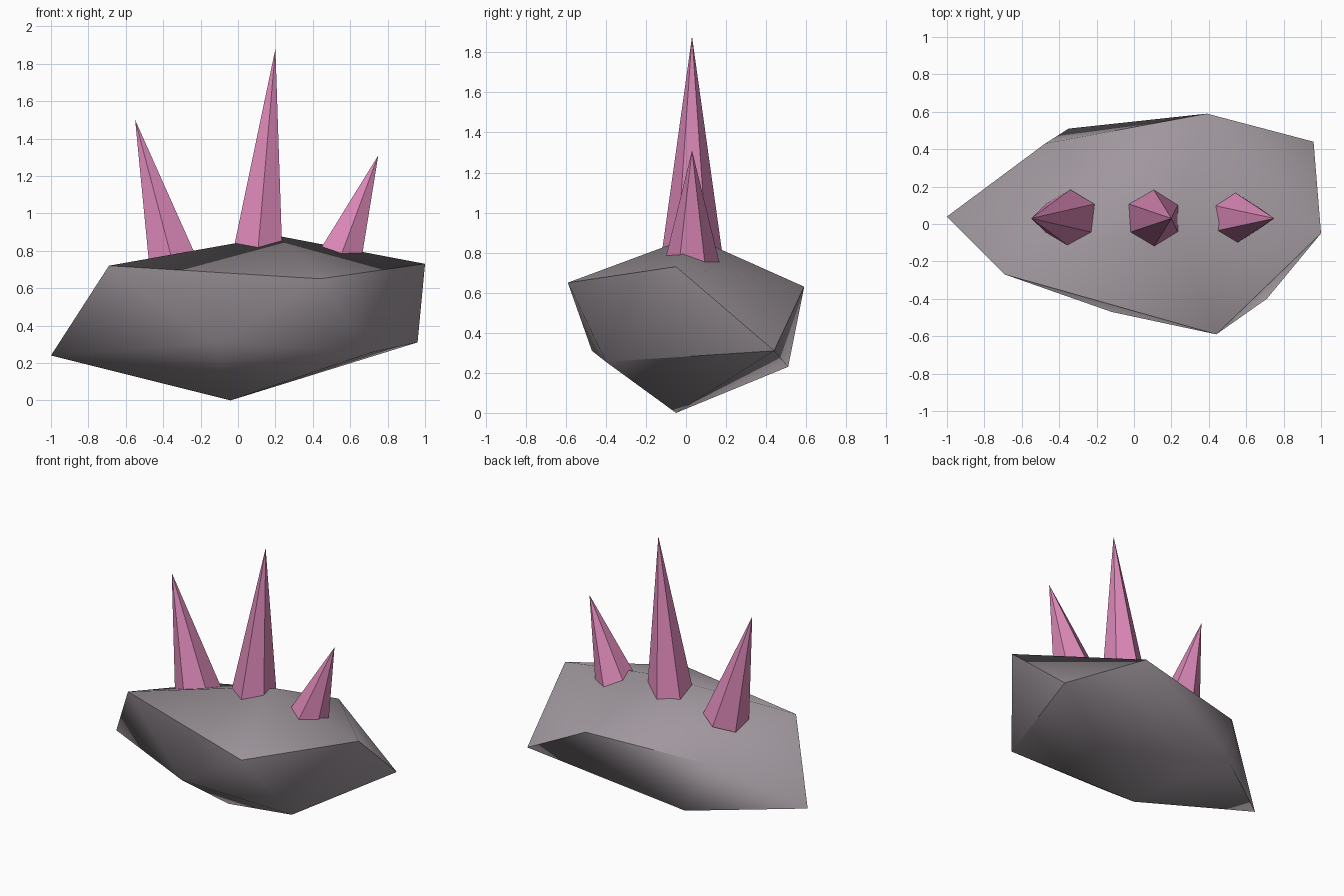
import bpy, bmesh, math
from mathutils import Matrix, Vector

if "Cube" in bpy.data.objects:
    bpy.data.objects.remove(bpy.data.objects["Cube"])


def material(name, rgb):
    m = bpy.data.materials.new(name)
    m.diffuse_color = (*rgb, 1)
    m.use_nodes = True
    m.node_tree.nodes["Principled BSDF"].inputs["Base Color"].default_value = m.diffuse_color
    return m


def make_object(name, bm, mat):
    me = bpy.data.meshes.new(name)
    bm.to_mesh(me)
    bm.free()
    me.materials.append(mat)
    ob = bpy.data.objects.new(name, me)
    bpy.context.collection.objects.link(ob)
    return ob


stone = material("stone grey", (0.35, 0.31, 0.34))
pink = material("crystal pink", (0.72, 0.25, 0.48))

# Rock: an icosahedron with its corners pulled into an irregular boulder
corners = [
    (-.04, -.05, 0),                                        # bottom
    (.71, -.40, .255), (-.12, -.47, .31), (-1, .04, .24),   # lower ring
    (-.35, .51, .23), (.96, .44, .31),
    (.44, -.59, .65), (-.69, -.27, .72), (-.475, .43, .57), # upper ring
    (.39, .59, .63), (1, -.05, .73),
    (.21, .03, .88),                                        # top
]
bm = bmesh.new()
bmesh.ops.create_icosphere(bm, subdivisions=1, radius=1)
for v, co in zip(bm.verts, corners):
    v.co = co
bmesh.ops.recalc_face_normals(bm, faces=bm.faces)
rock = make_object("rock", bm, stone)
bpy.context.view_layer.objects.active = rock
rock.select_set(True)
bpy.ops.object.shade_smooth_by_angle(angle=math.radians(50))


# Crystals: six-sided spikes leaning along x, sunk a little into the rock
def crystal(name, base, tip, radius, sink=0.1):
    tip = Vector(tip)
    base = Vector(base)
    base += (base - tip) * sink
    axis = tip - base
    bm = bmesh.new()
    bmesh.ops.create_cone(bm, segments=6, cap_ends=True, radius1=radius * (1 + sink),
                          radius2=0, depth=axis.length)
    bmesh.ops.remove_doubles(bm, verts=bm.verts, dist=1e-4)
    lean = Matrix.Rotation(math.atan2(axis.x, axis.z), 4, 'Y')
    bm.transform(Matrix.Translation((base + tip) / 2) @ lean)
    bmesh.ops.recalc_face_normals(bm, faces=bm.faces)
    make_object(name, bm, pink)


crystal("left_crystal", (-.36, .03, .78), (-.55, .03, 1.5), .14)
crystal("middle_crystal", (.11, .03, .84), (.2, .03, 1.88), .145)
crystal("right_crystal", (.56, .03, .80), (.75, .03, 1.31), .125)
